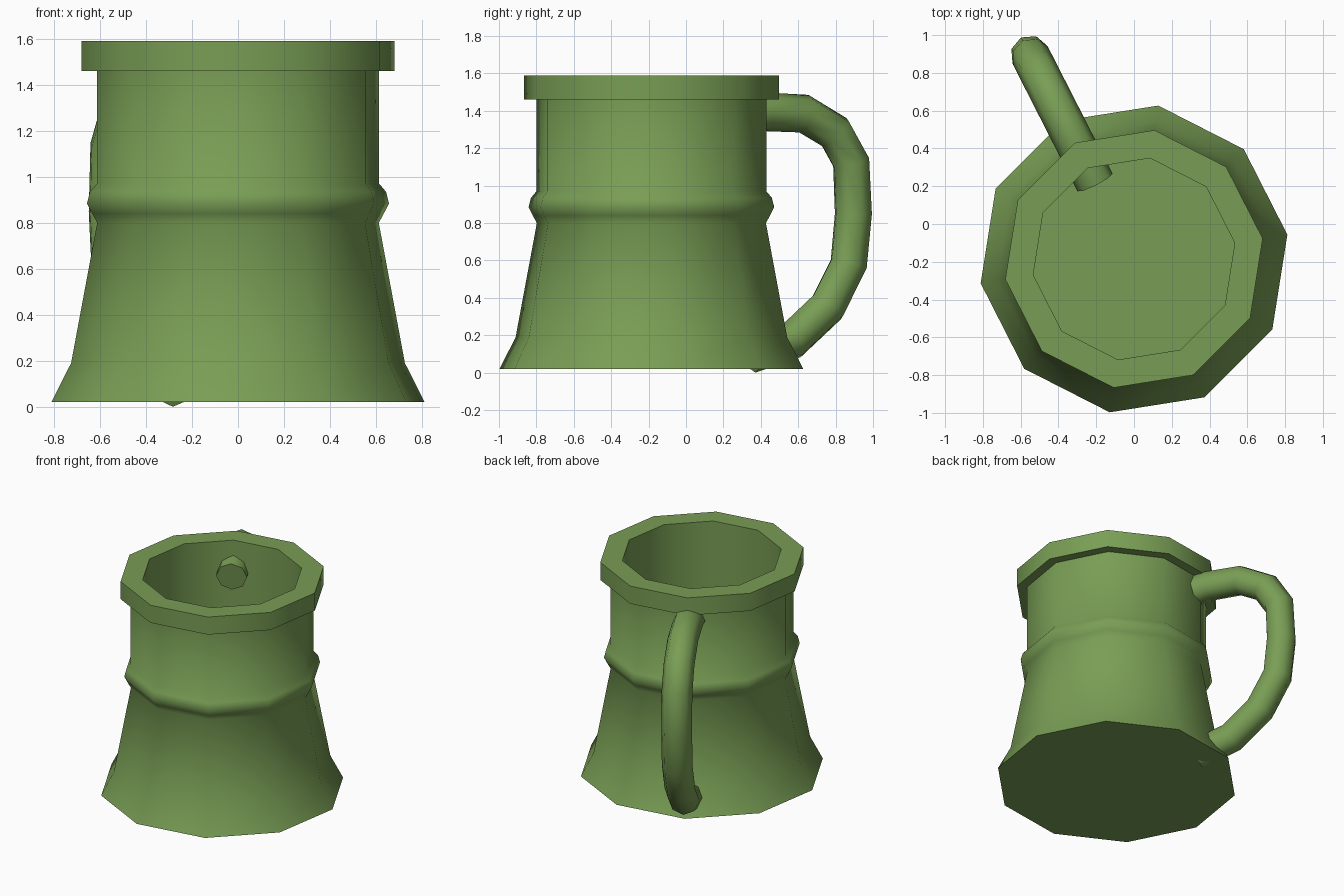
import bpy, bmesh, math
from mathutils import Vector

if "Cube" in bpy.data.objects:
    bpy.data.objects.remove(bpy.data.objects["Cube"])

CENTER = Vector((0, -0.185, 0))
green = bpy.data.materials.new("green")
green.diffuse_color = (0.19, 0.34, 0.09, 1)
green.use_nodes = True
green.node_tree.nodes["Principled BSDF"].inputs["Base Color"].default_value = green.diffuse_color


def skin(name, rings, angle):
    """Bridge successive vertex rings, cap both ends, smooth by angle."""
    bm = bmesh.new()
    loops = [[bm.verts.new(p) for p in ring] for ring in rings]
    n = len(loops[0])
    for a, b in zip(loops, loops[1:]):
        for i in range(n):
            j = (i + 1) % n
            bm.faces.new((a[i], a[j], b[j], b[i]))
    bm.faces.new(loops[0][::-1])
    bm.faces.new(loops[-1])
    bmesh.ops.recalc_face_normals(bm, faces=bm.faces)
    mesh = bpy.data.meshes.new(name)
    bm.to_mesh(mesh)
    bm.free()
    mesh.materials.append(green)
    obj = bpy.data.objects.new(name, mesh)
    bpy.context.collection.objects.link(obj)
    bpy.ops.object.select_all(action='DESELECT')
    obj.select_set(True)
    bpy.context.view_layer.objects.active = obj
    bpy.ops.object.shade_smooth_by_angle(angle=math.radians(angle))
    return obj


# Tankard body: ten-sided lathe, outside from base to rim, then inside to floor
profile = [(0.822, 0.02), (0.735, 0.19), (0.62, 0.80), (0.642, 0.84),
           (0.665, 0.885), (0.652, 0.935), (0.622, 0.97), (0.622, 1.46),
           (0.69, 1.46), (0.69, 1.59), (0.54, 1.59), (0.54, 0.12)]
angles = [math.radians(9 + 36 * k) for k in range(10)]
skin("tankard_body", [[CENTER + Vector((r * math.cos(a), r * math.sin(a), z))
                       for a in angles] for r, z in profile], 40)

# Handle: eight-sided tube swept in a vertical plane; path is (y, z)
path = [(0.22, 1.36), (0.42, 1.395), (0.63, 1.385), (0.795, 1.285), (0.883, 1.125),
        (0.895, 0.85), (0.87, 0.58), (0.755, 0.35), (0.57, 0.175), (0.345, 0.10)]
heading = math.radians(117)
out = Vector((math.cos(heading), math.sin(heading), 0))
side = Vector((-out.y, out.x, 0))
up = Vector((0, 0, 1))
pts = [CENTER + out * ((y - CENTER.y) / out.y) + up * z for y, z in path]
rings = []
for i, p in enumerate(pts):
    before = (p - pts[i - 1]).normalized() if i else (pts[1] - p).normalized()
    after = (pts[i + 1] - p).normalized() if i < len(pts) - 1 else before
    tangent = (before + after).normalized()
    normal = side.cross(tangent)
    r = 0.104
    rings.append([p + side * r * math.cos(k * math.pi / 4)
                  + normal * r * math.sin(k * math.pi / 4) for k in range(8)])
skin("handle", rings, 50)
